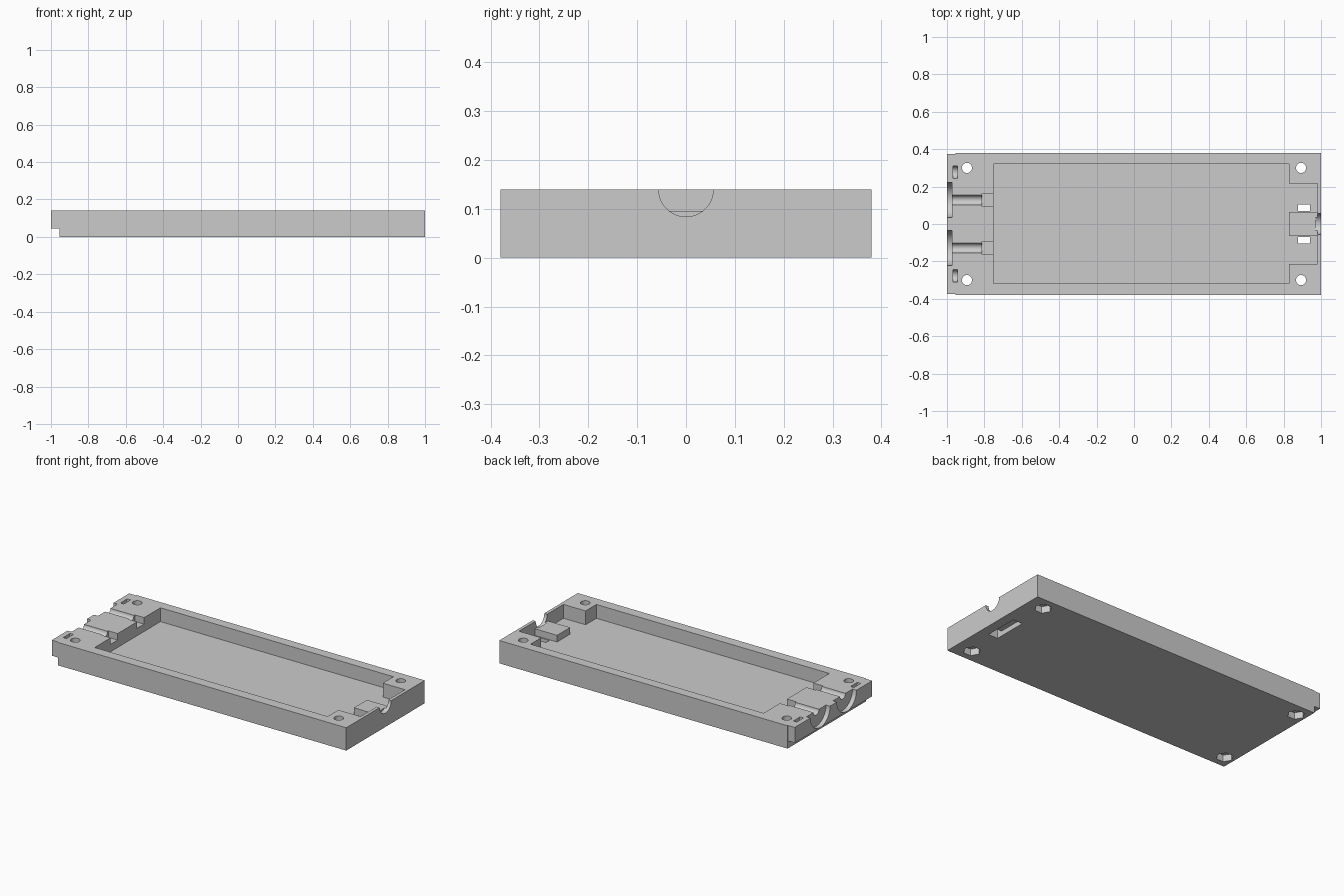
import bpy
import math
from mathutils import Matrix

cube = bpy.data.objects.get("Cube")
if cube:
    bpy.data.objects.remove(cube, do_unlink=True)

grey = bpy.data.materials.new("plain grey")
grey.use_nodes = True
tint = (0.6, 0.6, 0.6, 1)
grey.diffuse_color = tint
grey.node_tree.nodes["Principled BSDF"].inputs["Base Color"].default_value = tint

TOP, FLOOR, OVER = 0.14, 0.055, 0.3


def box(name, x, y, z):
    """Box from (low, high) ranges."""
    bpy.ops.mesh.primitive_cube_add(size=1)
    ob = bpy.context.object
    ob.name = name
    spans = (x, y, z)
    ob.data.transform(Matrix.Translation([(a + b) / 2 for a, b in spans])
                      @ Matrix.Diagonal([b - a for a, b in spans] + [1]))
    ob.data.materials.append(grey)
    return ob


def rod(name, radius, centre, length, along="Z", sides=48):
    bpy.ops.mesh.primitive_cylinder_add(vertices=sides, radius=radius, depth=length)
    ob = bpy.context.object
    ob.name = name
    turn = Matrix.Rotation(math.pi / 2, 4, "Y") if along == "X" else Matrix.Rotation(math.pi / 6, 4, "Z")
    ob.data.transform(Matrix.Translation(centre) @ turn)
    ob.data.materials.append(grey)
    return ob


def rod_x(name, radius, x, y):
    """Lying rod whose axis is level with the top face."""
    return rod(name, radius, ((x[0] + x[1]) / 2, y, TOP), x[1] - x[0], "X")


def combine(body, tool, how="DIFFERENCE"):
    mod = body.modifiers.new(tool.name, "BOOLEAN")
    mod.operation, mod.object, mod.solver = how, tool, "EXACT"
    bpy.context.view_layer.objects.active = body
    bpy.ops.object.modifier_apply(modifier=mod.name)
    bpy.data.objects.remove(tool, do_unlink=True)


tray = box("case_tray", (-1, 1), (-0.38, 0.38), (0, TOP))

# Main cavity and the cable bay at the right end
combine(tray, box("cavity", (-0.75, 0.83), (-0.317, 0.32), (FLOOR, OVER)))
combine(tray, box("cable_bay", (0.8, 0.98), (-0.213, 0.217), (FLOOR, OVER)))
combine(tray, box("cable_rest", (0.83, 0.985), (-0.063, 0.063), (0.05, 0.096)), "UNION")
combine(tray, rod_x("cable_opening", 0.056, (0.97, 1.1), 0))

# Tie slots through the floor, joined by a recess underneath
for s in (-1, 1):
    y = sorted((s * 0.07, s * 0.104))
    combine(tray, box("tie_slot", (0.877, 0.94), y, (-0.1, 0.08)))
combine(tray, box("tie_recess", (0.877, 0.94), (-0.104, 0.104), (-0.1, 0.03)))

# Overhanging tongue at the left end
combine(tray, box("tongue_gap", (-1.1, -0.955), (-1, 1), (-0.1, 0.045)))

for s in (-1, 1):
    # Tongue side clearance
    combine(tray, box("side_gap", (-1.1, -0.955), sorted((s * 0.375, s * 0.5)), (-0.1, OVER)))
    # Connector openings, cable channels and their pockets
    y = s * 0.128
    combine(tray, rod_x("connector_opening", 0.0945, (-1.1, -0.973), y))
    combine(tray, rod_x("cable_channel", 0.026, (-1.0, -0.8), y))
    combine(tray, rod_x("channel_collar", 0.02, (-0.89, -0.78), y))
    combine(tray, box("plug_pocket", (-0.813, -0.7), (y - 0.034, y + 0.034), (0.1, OVER)))
    # Small rounded slot near the corner
    combine(tray, rod_x("corner_slot", 0.033, (-0.968, -0.945), s * 0.277))
    # Screw holes with nut pockets underneath
    for x in (-0.893, 0.893):
        combine(tray, rod("screw_hole", 0.027, (x, s * 0.3, 0.1), 0.5))
        combine(tray, rod("nut_pocket", 0.048, (x, s * 0.3, 0), 0.08, sides=6))

bpy.ops.object.select_all(action="DESELECT")
tray.select_set(True)
bpy.context.view_layer.objects.active = tray
bpy.ops.object.shade_smooth_by_angle(angle=math.radians(30))
